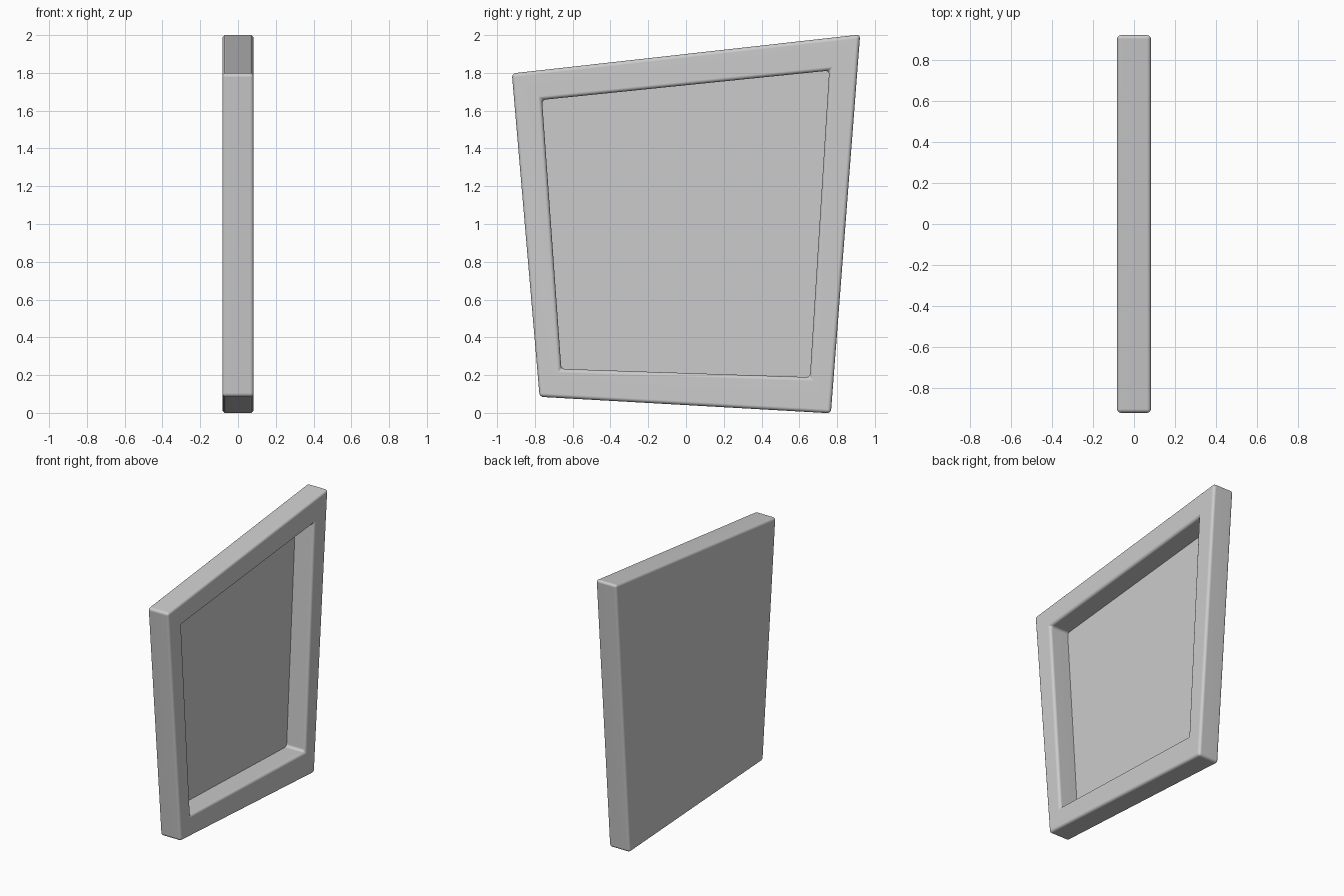
import bpy, bmesh

if "Cube" in bpy.data.objects:
    bpy.data.objects.remove(bpy.data.objects["Cube"])

HALF = 0.083      # half thickness along x
FLOOR = -0.068    # depth of the recessed panel
BEVEL = 0.02

# Outlines in the y-z plane, counter-clockwise seen from +x
outer = [(-0.775, 0.085), (0.767, -0.002), (0.922, 2.003), (-0.922, 1.797)]
inner = [(-0.66, 0.233), (0.656, 0.189), (0.758, 1.812), (-0.762, 1.657)]

bm = bmesh.new()


def ring(outline, x):
    return [bm.verts.new((x, y, z)) for y, z in outline]


def bridge(a, b):
    for i in range(4):
        j = (i + 1) % 4
        bm.faces.new((a[i], a[j], b[j], b[i]))


# Slab back, sides, frame front, recess walls and recess floor
back = ring(outer, -HALF)
front = ring(outer, HALF)
lip = ring(inner, HALF)
base = ring(inner, FLOOR)
bm.faces.new(back[::-1])
bridge(back, front)
bridge(front, lip)
bridge(lip, base)
floor = bm.faces.new(base)
bmesh.ops.recalc_face_normals(bm, faces=bm.faces[:])

# Round every edge except the frame mitres and the crease around the floor
floor_edges = set(floor.edges)
round_edges = [e for e in bm.edges
               if e not in floor_edges and e.calc_face_angle() > 0.3]
bmesh.ops.bevel(bm, geom=round_edges, offset=BEVEL, offset_type='OFFSET',
                segments=4, profile=0.5, affect='EDGES', clamp_overlap=True)

mesh = bpy.data.meshes.new("framed_panel")
bm.to_mesh(mesh)
bm.free()
panel = bpy.data.objects.new("framed_panel", mesh)
bpy.context.collection.objects.link(panel)

# Smooth rounded edges, flat main faces
bpy.context.view_layer.objects.active = panel
panel.select_set(True)
bpy.ops.object.shade_smooth_by_angle(angle=0.7)
weighted = panel.modifiers.new("weighted_normals", 'WEIGHTED_NORMAL')
weighted.keep_sharp = True
